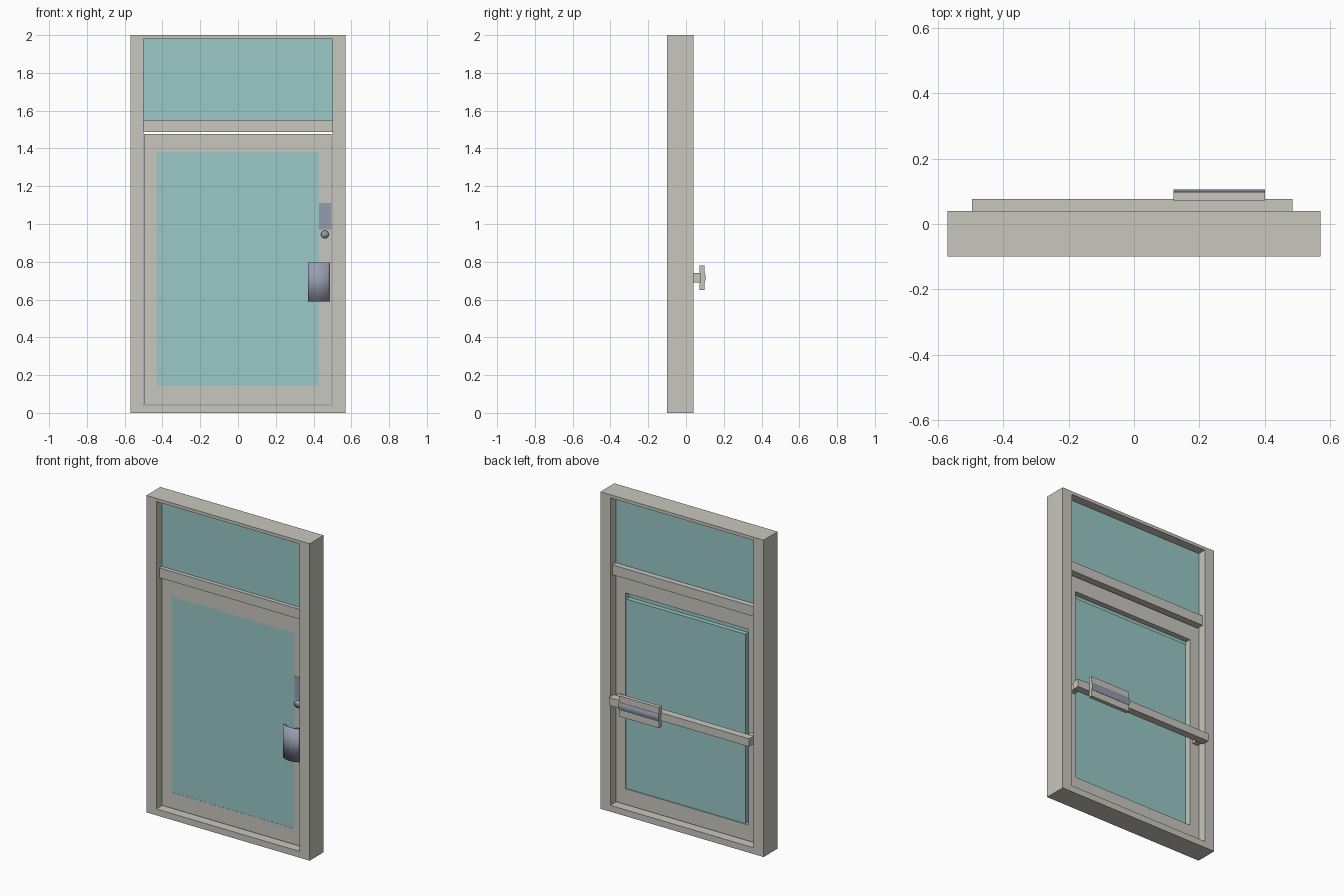
import bpy, bmesh, math

if "Cube" in bpy.data.objects:
    bpy.data.objects.remove(bpy.data.objects["Cube"])


def mat(name, r, g, b):
    m = bpy.data.materials.new(name)
    m.diffuse_color = (r, g, b, 1)
    m.use_nodes = True
    m.node_tree.nodes["Principled BSDF"].inputs["Base Color"].default_value = m.diffuse_color
    return m


FRAME = mat("warm_grey_frame", 0.58, 0.57, 0.51)
GLASS = mat("teal_glass", 0.32, 0.58, 0.58)
METAL = mat("blue_grey_metal", 0.30, 0.34, 0.42)


def add_boxes(name, boxes, material):
    """One object from boxes given as (x0, x1, y0, y1, z0, z1)."""
    bm = bmesh.new()
    for x0, x1, y0, y1, z0, z1 in boxes:
        vs = bmesh.ops.create_cube(bm, size=1)["verts"]
        for v in vs:
            v.co = (x1 if v.co.x > 0 else x0,
                    y1 if v.co.y > 0 else y0,
                    z1 if v.co.z > 0 else z0)
    return finish(name, bm, material)


def add_prism(name, pts, offset, material):
    """Extrude a closed polygon of 3D points along offset."""
    bm = bmesh.new()
    f = bm.faces.new([bm.verts.new(p) for p in pts])
    r = bmesh.ops.extrude_face_region(bm, geom=[f])
    bmesh.ops.translate(bm, vec=offset,
                        verts=[v for v in r["geom"] if isinstance(v, bmesh.types.BMVert)])
    return finish(name, bm, material)


def finish(name, bm, material):
    bmesh.ops.recalc_face_normals(bm, faces=bm.faces[:])
    me = bpy.data.meshes.new(name)
    bm.to_mesh(me)
    bm.free()
    me.materials.append(material)
    ob = bpy.data.objects.new(name, me)
    bpy.context.collection.objects.link(ob)
    return ob


def smooth(ob):
    for p in ob.data.polygons:
        p.use_smooth = True


# Outer frame: two jambs, head and sill
F, B = -0.10, 0.04
add_boxes("outer_frame", [
    (-0.57, -0.50, F, B, 0, 2), (0.50, 0.57, F, B, 0, 2),
    (-0.50, 0.50, F, B, 1.98, 2), (-0.50, 0.50, F, B, 0, 0.04)], FRAME)

# Transom bar and the fixed pane above it
add_boxes("transom_bar", [(-0.50, 0.50, -0.07, 0.02, 1.488, 1.55)], FRAME)
add_boxes("transom_glass", [(-0.50, 0.50, -0.045, -0.015, 1.55, 1.98)], GLASS)

# Door leaf: stiles and rails
DF, DB = -0.05, -0.01
add_boxes("door_leaf", [
    (-0.497, -0.43, DF, DB, 0.045, 1.477), (0.43, 0.495, DF, DB, 0.045, 1.477),
    (-0.43, 0.43, DF, DB, 1.38, 1.477), (-0.43, 0.43, DF, DB, 0.045, 0.145)], FRAME)

# Door glass: front pane with a thicker body behind
add_boxes("door_glass_front", [(-0.43, 0.43, DF + 0.001, -0.045, 0.145, 1.38)], GLASS)
add_boxes("door_glass_body", [(-0.405, 0.43, -0.045, -0.016, 0.145, 1.34)], GLASS)

# Panic bar on the back with end brackets
add_boxes("panic_bar", [(-0.495, 0.485, 0.03, 0.077, 0.69, 0.74)], FRAME)
add_boxes("panic_bar_brackets", [
    (-0.485, -0.45, DB, 0.03, 0.695, 0.735), (0.44, 0.475, DB, 0.03, 0.695, 0.735)], FRAME)

# Push pad with a shallow curved metal strip on its face
add_boxes("push_pad", [(0.12, 0.40, 0.072, 0.097, 0.65, 0.78)], FRAME)
arc = [(0.12, 0.099 + 0.006 * math.sin(math.pi * i / 6), 0.692 + 0.048 * i / 6) for i in range(7)]
strip = add_prism("push_strip",
                  [(0.12, 0.095, 0.692)] + arc + [(0.12, 0.095, 0.740)], (0.28, 0, 0), FRAME)
strip.data.materials.append(METAL)
for p in strip.data.polygons:
    if p.normal.y > 0.5:
        p.material_index = 1

# Curved pull handle on the front, softly shaded all over
N = 10
outer = [(0.37 + 0.115 * i / N, -0.080 - 0.018 * math.sin(math.pi * i / N), 0.59)
         for i in range(N + 1)]
inner = [(x, y + 0.014, z) for x, y, z in reversed(outer)]
smooth(add_prism("pull_handle", outer + inner, (0, 0, 0.207), METAL))
add_boxes("pull_handle_mount", [(0.445, 0.483, -0.076, DF, 0.60, 0.787)], METAL)

# Lock plate and cylinder
add_boxes("lock_plate", [(0.43, 0.495, DF - 0.003, DF, 0.97, 1.11)], METAL)
ring = [(0.46 + 0.021 * math.cos(2 * math.pi * i / 16), DF,
         0.945 + 0.021 * math.sin(2 * math.pi * i / 16)) for i in range(16)]
lock = add_prism("lock_cylinder", ring, (0, -0.02, 0), METAL)
smooth(lock)
